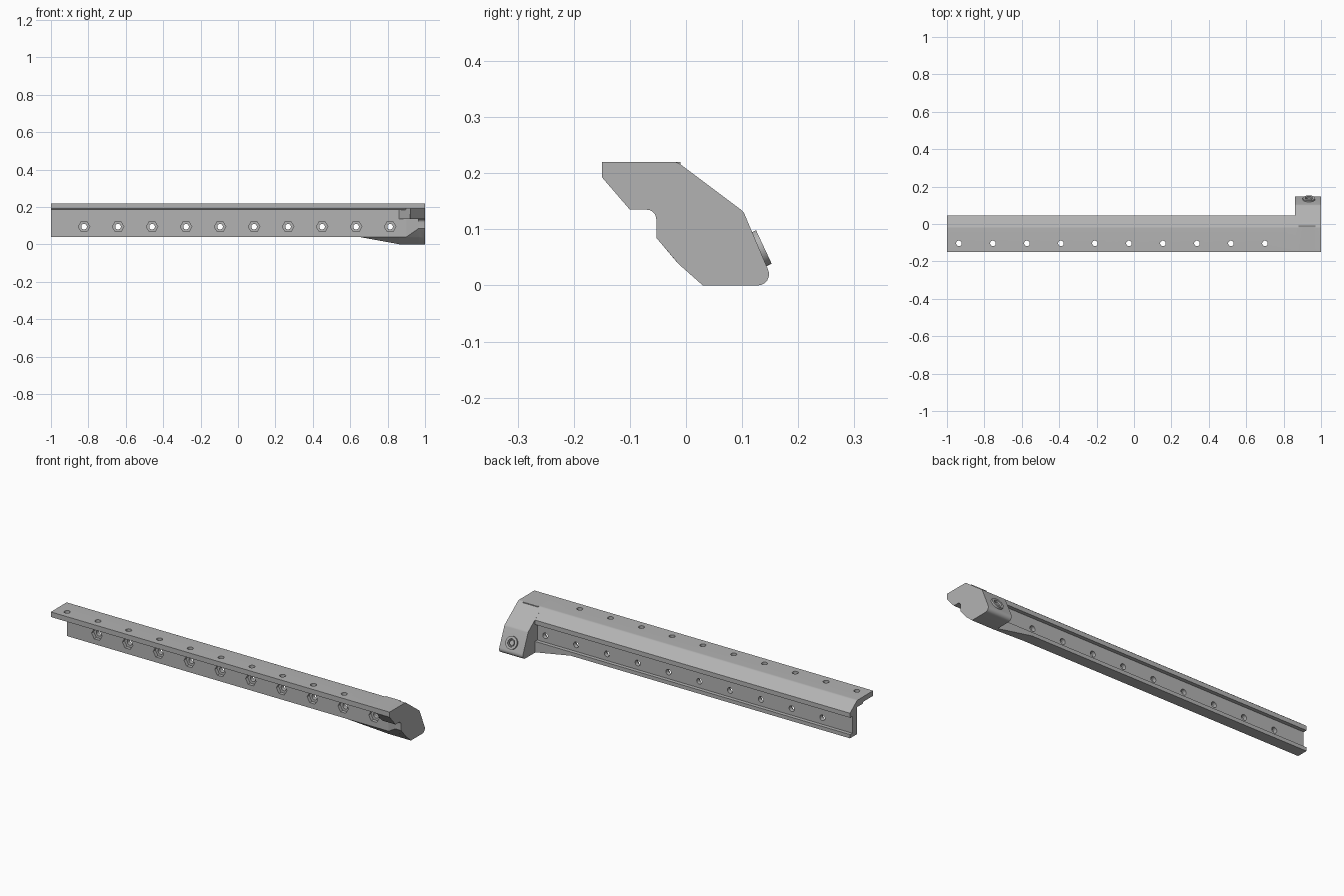
import bpy, bmesh, math
from mathutils import Vector, Matrix

cube = bpy.data.objects.get("Cube")
if cube:
    bpy.data.objects.remove(cube, do_unlink=True)

grey = bpy.data.materials.new("neutral_grey")
grey.use_nodes = True
grey.diffuse_color = (0.45, 0.45, 0.45, 1)
grey.node_tree.nodes["Principled BSDF"].inputs["Base Color"].default_value = (0.45, 0.45, 0.45, 1)


def finish(bm, name):
    bmesh.ops.recalc_face_normals(bm, faces=bm.faces[:])
    mesh = bpy.data.meshes.new(name)
    bm.to_mesh(mesh)
    bm.free()
    mesh.materials.append(grey)
    ob = bpy.data.objects.new(name, mesh)
    bpy.context.collection.objects.link(ob)
    return ob


def extrude(name, corners, direction):
    bm = bmesh.new()
    face = bm.faces.new([bm.verts.new(c) for c in corners])
    new = bmesh.ops.extrude_face_region(bm, geom=[face])["geom"]
    bmesh.ops.translate(bm, vec=direction, verts=[v for v in new if isinstance(v, bmesh.types.BMVert)])
    return finish(bm, name)


def prism(name, profile, x0, x1):
    return extrude(name, [(x0, y, z) for y, z in profile], (x1 - x0, 0, 0))


def hull(name, points):
    bm = bmesh.new()
    bmesh.ops.convex_hull(bm, input=[bm.verts.new(p) for p in points])
    return finish(bm, name)


def arc(cy, cz, r, a0, a1, n=6):
    steps = [math.radians(a0 + (a1 - a0) * i / n) for i in range(n + 1)]
    return [(cy + r * math.cos(a), cz + r * math.sin(a)) for a in steps]


def rod(bm, centre, axis, r, depth, sides=24):
    turn = Vector((0, 0, 1)).rotation_difference(Vector(axis)).to_matrix().to_4x4()
    bmesh.ops.create_cone(bm, cap_ends=True, segments=sides, radius1=r, radius2=r, depth=depth,
                          matrix=Matrix.Translation(centre) @ turn)


def apply_boolean(target, other, operation):
    mod = target.modifiers.new(operation.lower(), "BOOLEAN")
    mod.operation, mod.object, mod.solver = operation, other, "EXACT"
    bpy.context.view_layer.objects.active = target
    bpy.ops.object.modifier_apply(modifier=mod.name)
    bpy.data.objects.remove(other, do_unlink=True)


# Long rail: top flange, sloped shoulder and channelled back
ridge = arc(-0.022, 0.2, 0.02, 90, 53)
rail = prism("rail", [(-0.15, 0.22)] + ridge + [
    (0.045, 0.174), (0.045, 0.15), (0.025, 0.15), (0.025, 0.06), (0.045, 0.06),
    (0.045, 0.04), (-0.015, 0.04), (-0.015, 0.184), (-0.062, 0.184), (-0.068, 0.193),
    (-0.15, 0.193)], -1, 0.9)

# End block with the full outline, and its shorter inner sections
back = ridge + arc(0.086, 0.119, 0.02, 53, 25) + arc(0.128, 0.02, 0.02, 25, -90)
end_plate = prism("end_plate", [(-0.15, 0.22)] + back + [
    (0.03, 0), (-0.013, 0.038), (-0.053, 0.085)] + arc(-0.07, 0.118, 0.017, 0, 90)
    + [(-0.1, 0.135), (-0.15, 0.193)], 0.965, 1)
block = prism("block", back + [(0.03, 0), (-0.013, 0.038), (-0.015, 0.04), (-0.015, 0.21)], 0.86, 0.97)
overhang = prism("overhang", [(-0.15, 0.22), (-0.01, 0.22), (-0.01, 0.135), (-0.1, 0.135),
                              (-0.15, 0.193)], 0.92, 0.97)
flange_end = prism("flange_end", [(-0.15, 0.22), (-0.01, 0.22), (-0.01, 0.193), (-0.15, 0.193)], 0.88, 0.93)
upper_ramp = extrude("upper_ramp", [(0.86, -0.015, 0.135), (0.925, -0.1, 0.135), (0.925, -0.01, 0.135),
                                    (0.86, -0.01, 0.135)], (0, 0, 0.07))
lower_ramp = hull("lower_ramp", [(x, y, z) for x, y, low in (
    (0.9, -0.015, 0.04), (0.9, -0.005, 0.04), (0.97, -0.005, 0.04), (0.97, -0.015, 0.04),
    (0.965, -0.053, 0.085), (0.97, -0.053, 0.085)) for z in (low, 0.14)])

# Tapered web under the rail
web = hull("web", [(0.65, -0.015, 0.04), (0.65, 0.045, 0.04), (0.87, -0.015, 0.04), (0.87, 0.045, 0.04),
                   (0.87, 0.03, 0), (0.87, 0.045, 0), (0.87, 0.045, 0.045), (0.87, -0.01, 0.045)])

# Round boss on the sloped back face
normal = Vector((0, 0.9, 0.42)).normalized()
centre = Vector((0.935, 0.127, 0.063))
bm = bmesh.new()
rod(bm, centre, normal, 0.033, 0.026, 32)
boss = finish(bm, "boss")

for part in (end_plate, block, overhang, flange_end, upper_ramp, lower_ramp, web, boss):
    apply_boolean(rail, part, "UNION")

# Screw holes through the flange and wall, hexagonal nut pockets, boss bore
drill, pockets = bmesh.new(), bmesh.new()
for i in range(10):
    rod(drill, (-0.936 + i * 0.1818, -0.104, 0.2), (0, 0, 1), 0.015, 0.1)
    x = -0.823 + i * 0.1818
    rod(drill, (x, 0.005, 0.095), (0, 1, 0), 0.015, 0.1)
    ring = [math.radians(60 * k) for k in range(6)]
    verts = [[pockets.verts.new((x + 0.031 * math.cos(a), y, 0.095 + 0.031 * math.sin(a))) for a in ring]
             for y in (-0.03, 0.003)]
    pockets.faces.new(verts[0])
    pockets.faces.new(verts[1])
    for k in range(6):
        j = (k + 1) % 6
        pockets.faces.new((verts[0][k], verts[0][j], verts[1][j], verts[1][k]))
rod(drill, centre + normal * 0.012, normal, 0.02, 0.05)
for bm, name in ((pockets, "nut_pockets"), (drill, "drill")):
    apply_boolean(rail, finish(bm, name), "DIFFERENCE")

# Socket screw head inside the boss
bm = bmesh.new()
rod(bm, centre - normal * 0.004, normal, 0.013, 0.022)
screw = finish(bm, "screw")

for ob in (rail, screw):
    bpy.ops.object.select_all(action="DESELECT")
    ob.select_set(True)
    bpy.context.view_layer.objects.active = ob
    bpy.ops.object.shade_smooth_by_angle(angle=math.radians(25))
